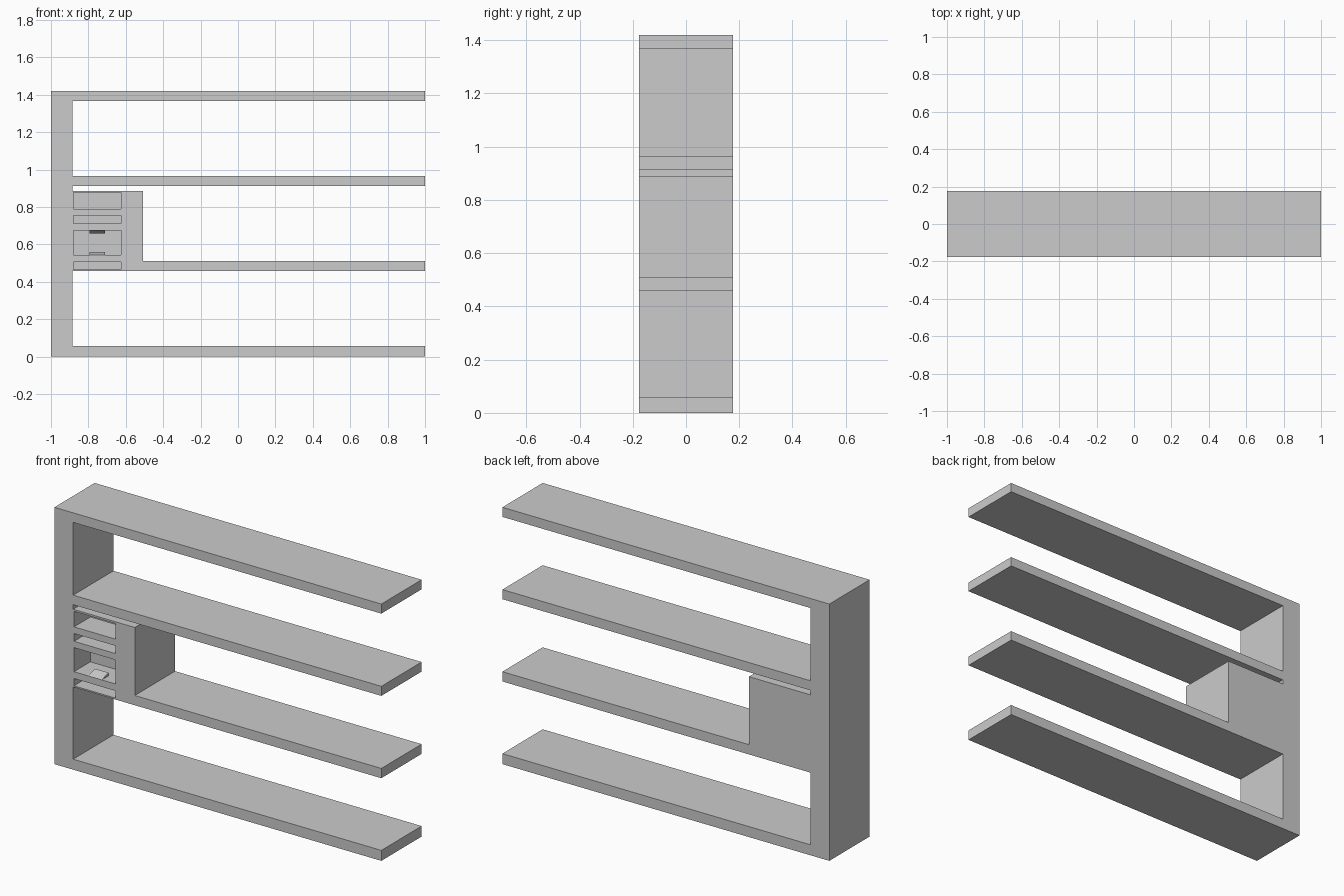
import bpy, bmesh
from mathutils import Vector

cube = bpy.data.objects.get("Cube")
if cube:
    bpy.data.objects.remove(cube, do_unlink=True)

HALF = 0.176       # half depth of the unit
CUT = 0.143        # depth of the front niches

grey = bpy.data.materials.new("light grey")
grey.use_nodes = True
grey.diffuse_color = (0.6, 0.6, 0.6, 1)
grey.node_tree.nodes["Principled BSDF"].inputs["Base Color"].default_value = (0.6, 0.6, 0.6, 1)


def prism(name, points, axis, length):
    """Extrude a closed polygon along an axis."""
    bm = bmesh.new()
    face = bm.faces.new([bm.verts.new(p) for p in points])
    new = bmesh.ops.extrude_face_region(bm, geom=[face])["geom"]
    verts = [v for v in new if isinstance(v, bmesh.types.BMVert)]
    bmesh.ops.translate(bm, verts=verts, vec=Vector(axis) * length)
    bmesh.ops.recalc_face_normals(bm, faces=bm.faces)
    mesh = bpy.data.meshes.new(name)
    bm.to_mesh(mesh)
    bm.free()
    mesh.materials.append(grey)
    ob = bpy.data.objects.new(name, mesh)
    bpy.context.scene.collection.objects.link(ob)
    return ob


# Frame: column, four shelves and the cabinet as one outline
COL, CAB = -0.885, -0.508
outline = [(-1, 0), (1, 0), (1, 0.058), (COL, 0.058),
           (COL, 0.457), (1, 0.457), (1, 0.511), (CAB, 0.511),
           (CAB, 0.887), (COL, 0.887), (COL, 0.912),
           (1, 0.912), (1, 0.965), (COL, 0.965),
           (COL, 1.367), (1, 1.367), (1, 1.42), (-1, 1.42)]
frame = prism("shelf_frame", [(x, -HALF, z) for x, z in outline], (0, 1, 0), 2 * HALF)

# Niches cut into the cabinet front
LEFT, RIGHT = -0.88, -0.625
for i, (low, high) in enumerate([(0.465, 0.505), (0.543, 0.676), (0.711, 0.754), (0.791, 0.877)]):
    corners = [(LEFT, low), (RIGHT, low), (RIGHT, high), (LEFT, high)]
    cutter = prism(f"niche_cutter_{i + 1}", [(x, -HALF - 0.05, z) for x, z in corners],
                   (0, 1, 0), CUT + 0.05)
    cutter.hide_render = True
    cutter.hide_viewport = True
    cutter.display_type = 'WIRE'
    mod = frame.modifiers.new("niche", 'BOOLEAN')
    mod.operation = 'DIFFERENCE'
    mod.solver = 'EXACT'
    mod.object = cutter

# Wedge catches on the floor and ceiling of the tall niche
for name, base, rise in [("lower_catch", 0.543, 0.018), ("upper_catch", 0.676, -0.018)]:
    side = [(-HALF, base), (-HALF + 0.058, base + rise), (-HALF + 0.058, base)]
    prism(name, [(-0.793, y, z) for y, z in side], (1, 0, 0), 0.083)
